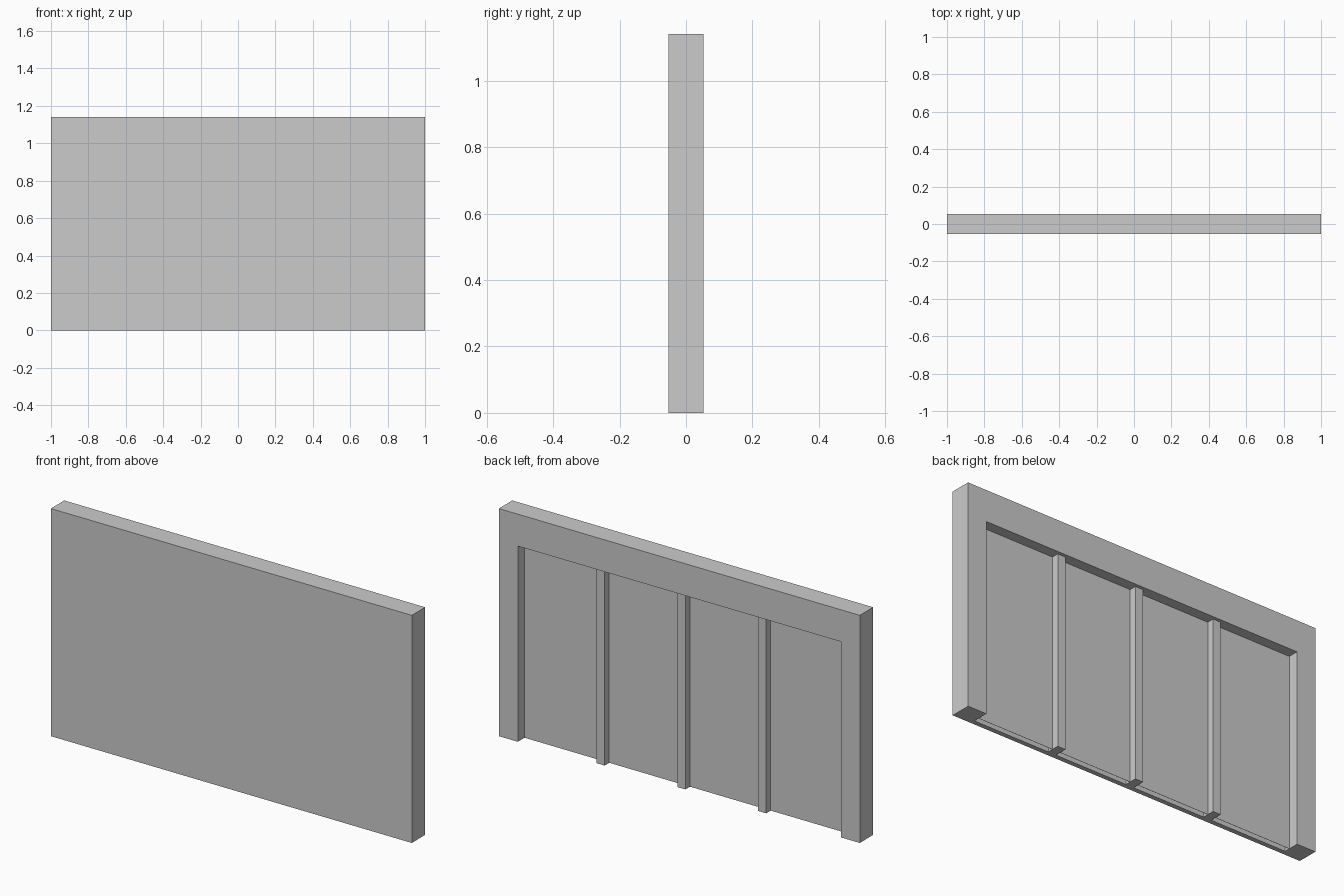
import bpy, bmesh

if "Cube" in bpy.data.objects:
    bpy.data.objects.remove(bpy.data.objects["Cube"])

W, H, D = 1.0, 1.14, 0.053      # half width, height, half depth
IN, TOP = 0.895, 0.98           # opening half width and top
SKIN = -0.029                   # inner face of the front skin
RIB_W = 0.044


def finish(name, bm):
    bmesh.ops.recalc_face_normals(bm, faces=bm.faces)
    mesh = bpy.data.meshes.new(name)
    bm.to_mesh(mesh)
    bm.free()
    ob = bpy.data.objects.new(name, mesh)
    bpy.context.collection.objects.link(ob)
    return ob


def box(name, x0, x1, y0, y1, z0, z1):
    bm = bmesh.new()
    bmesh.ops.create_cube(bm, size=1)
    for v in bm.verts:
        v.co = ((x0 + x1) / 2 + v.co.x * (x1 - x0),
                (y0 + y1) / 2 + v.co.y * (y1 - y0),
                (z0 + z1) / 2 + v.co.z * (z1 - z0))
    return finish(name, bm)


# Main shell: an upside-down U frame with a thin front skin
outline = [(-W, 0), (-W, H), (W, H), (W, 0), (IN, 0), (IN, TOP), (-IN, TOP), (-IN, 0)]


def extrude(name, pts, y0, y1):
    bm = bmesh.new()
    face = bm.faces.new([bm.verts.new((x, y0, z)) for x, z in pts])
    ext = bmesh.ops.extrude_face_region(bm, geom=[face])
    verts = [g for g in ext["geom"] if isinstance(g, bmesh.types.BMVert)]
    bmesh.ops.translate(bm, verts=verts, vec=(0, y1 - y0, 0))
    return finish(name, bm)


extrude("frame", outline, SKIN, D)
box("front_skin", -W, W, -D, SKIN, 0, H)

# Upright ribs at the quarter points
rib_x = [i * IN / 2 for i in (-1, 0, 1)]
for x in rib_x:
    box("rib", x - RIB_W / 2, x + RIB_W / 2, SKIN, 0.036, 0, TOP)

# Thin inner sheets between the ribs, open to the hollow underneath
stops = [-IN] + [s for x in rib_x for s in (x - RIB_W / 2, x + RIB_W / 2)] + [IN]
for a, b in zip(stops[::2], stops[1::2]):
    box("inner_sheet", a, b, -0.001, 0.0, 0, TOP)
